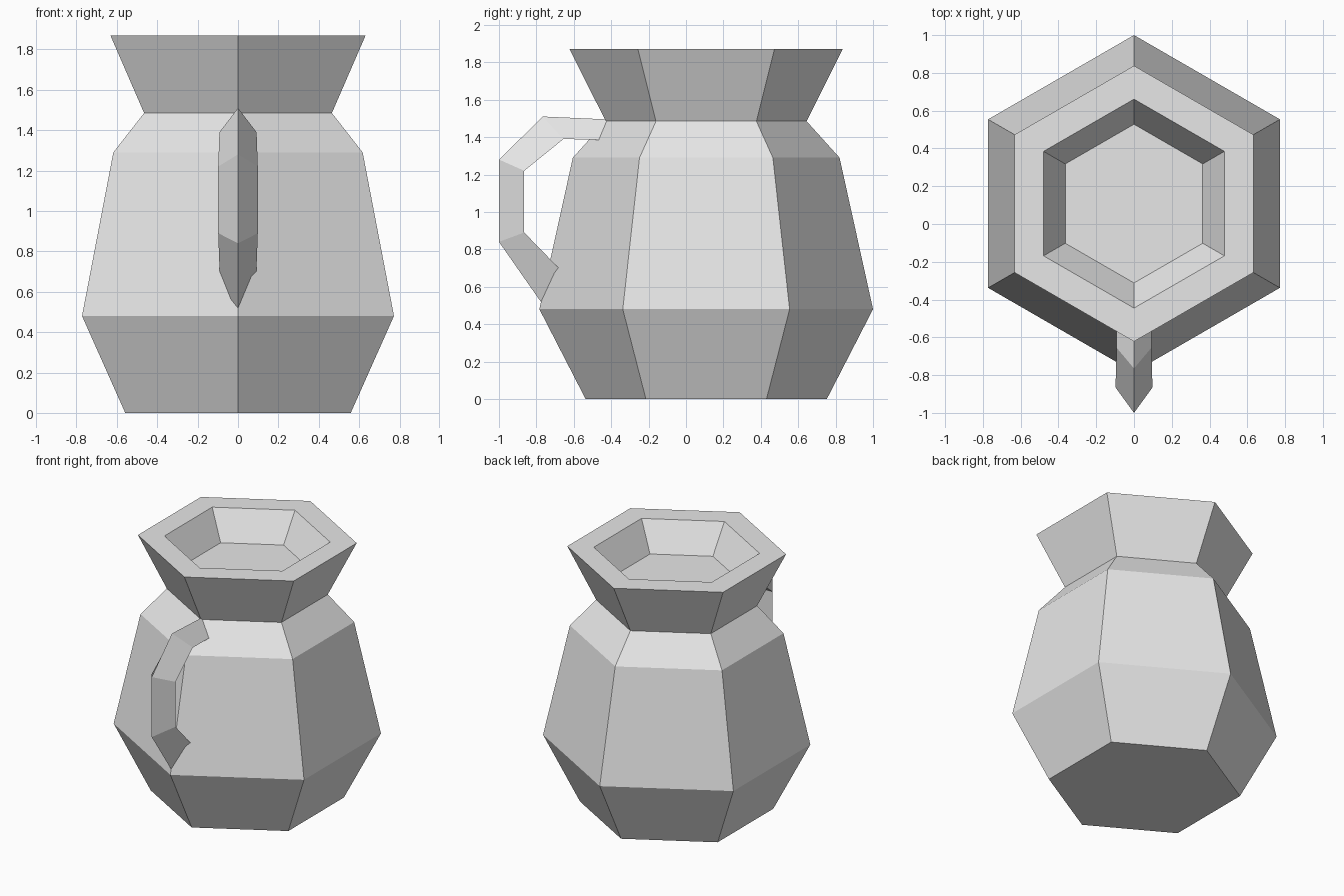
import bpy, bmesh, math

cube = bpy.data.objects.get("Cube")
if cube:
    bpy.data.objects.remove(cube, do_unlink=True)

SIDES = 6
CENTRE_Y = 0.108

# Single clay colour
clay = bpy.data.materials.new("grey clay")
clay.use_nodes = True
clay.diffuse_color = (0.8, 0.8, 0.8, 1)
clay.node_tree.nodes["Principled BSDF"].inputs["Base Color"].default_value = (0.8, 0.8, 0.8, 1)


def loft(name, rings):
    """Skin a closed solid over a list of equal-length point rings."""
    bm = bmesh.new()
    loops = [[bm.verts.new(p) for p in ring] for ring in rings]
    n = len(loops[0])
    for a, b in zip(loops, loops[1:]):
        for i in range(n):
            j = (i + 1) % n
            bm.faces.new((a[i], a[j], b[j], b[i]))
    bm.faces.new(loops[0][::-1])
    bm.faces.new(loops[-1])
    bmesh.ops.recalc_face_normals(bm, faces=bm.faces)
    mesh = bpy.data.meshes.new(name)
    bm.to_mesh(mesh)
    bm.free()
    mesh.materials.append(clay)
    obj = bpy.data.objects.new(name, mesh)
    bpy.context.collection.objects.link(obj)
    return obj


def hexagon(radius, z):
    angles = [math.pi / 2 + math.tau * i / SIDES for i in range(SIDES)]
    return [(radius * math.cos(a), CENTRE_Y + radius * math.sin(a), z) for a in angles]


# Pot body: foot, belly, shoulder, neck, rim, mouth and mouth floor
profile = [(0.645, 0), (0.892, 0.48), (0.713, 1.29), (0.537, 1.485),
           (0.73, 1.87), (0.553, 1.87), (0.42, 1.665)]
loft("pot_body", [hexagon(r, z) for r, z in profile])

# Handle: triangular bar with a ridge outside, both ends sunk into the pot
ridge = [(-0.36, 1.492), (-0.765, 1.51), (-1.0, 1.28), (-1.0, 0.84), (-0.68, 0.382)]
inner = [(-0.36, 1.383), (-0.655, 1.39), (-0.865, 1.22), (-0.865, 0.89), (-0.6, 0.617)]
widths = [0.09, 0.092, 0.098, 0.098, 0.088]
loft("handle", [[(0, oy, oz), (w, iy, iz), (-w, iy, iz)]
                for (oy, oz), (iy, iz), w in zip(ridge, inner, widths)])
